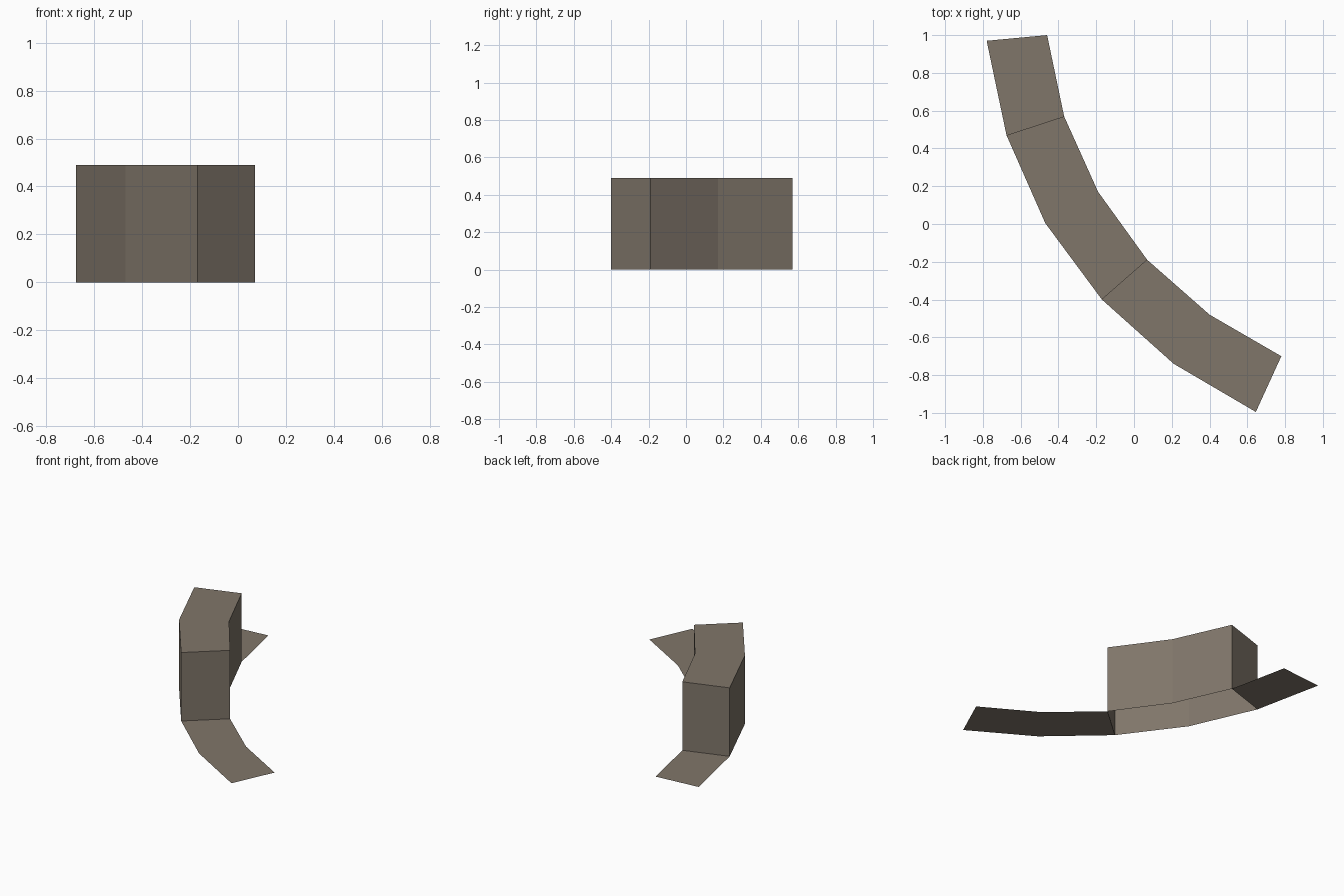
import bpy, bmesh

if "Cube" in bpy.data.objects:
    bpy.data.objects.remove(bpy.data.objects["Cube"])

# Plan edges of the curved path, from the back end to the front end
inner = [(-0.46, 1.0), (-0.37, 0.57), (-0.19, 0.17), (0.07, -0.19), (0.40, -0.48), (0.78, -0.70)]
outer = [(-0.78, 0.97), (-0.675, 0.47), (-0.47, 0.005), (-0.17, -0.40), (0.21, -0.74), (0.645, -0.995)]
HEIGHT = 0.49

stone = bpy.data.materials.new("grey brown stone")
stone.diffuse_color = (0.216, 0.181, 0.144, 1)
stone.use_nodes = True
stone.node_tree.nodes["Principled BSDF"].inputs["Base Color"].default_value = stone.diffuse_color


def strip(name, first, last, z, walls=False):
    """Flat curved strip between two stations, optionally with walls down to the ground."""
    bm = bmesh.new()
    a = [bm.verts.new((*p, z)) for p in inner[first:last + 1]]
    b = [bm.verts.new((*p, z)) for p in outer[first:last + 1]]
    for i in range(len(a) - 1):
        bm.faces.new((a[i], b[i], b[i + 1], a[i + 1]))
    bm.normal_update()
    if walls:
        rim = [e for e in bm.edges if e.is_boundary]
        new = bmesh.ops.extrude_edge_only(bm, edges=rim)["geom"]
        for v in new:
            if isinstance(v, bmesh.types.BMVert):
                v.co.z = 0
        bmesh.ops.recalc_face_normals(bm, faces=bm.faces)
        # keep the roof facing up on the open-bottomed block
        bm.normal_update()
        roof = max(bm.faces, key=lambda f: f.calc_center_median().z)
        if roof.normal.z < 0:
            bmesh.ops.reverse_faces(bm, faces=bm.faces)
    mesh = bpy.data.meshes.new(name)
    bm.to_mesh(mesh)
    bm.free()
    mesh.materials.append(stone)
    obj = bpy.data.objects.new(name, mesh)
    bpy.context.collection.objects.link(obj)


# Ground-level strips at both ends
strip("back_path", 0, 1, 0)
strip("front_path", 3, 5, 0)
# Raised block in the middle, open underneath
strip("raised_block", 1, 3, HEIGHT, walls=True)
